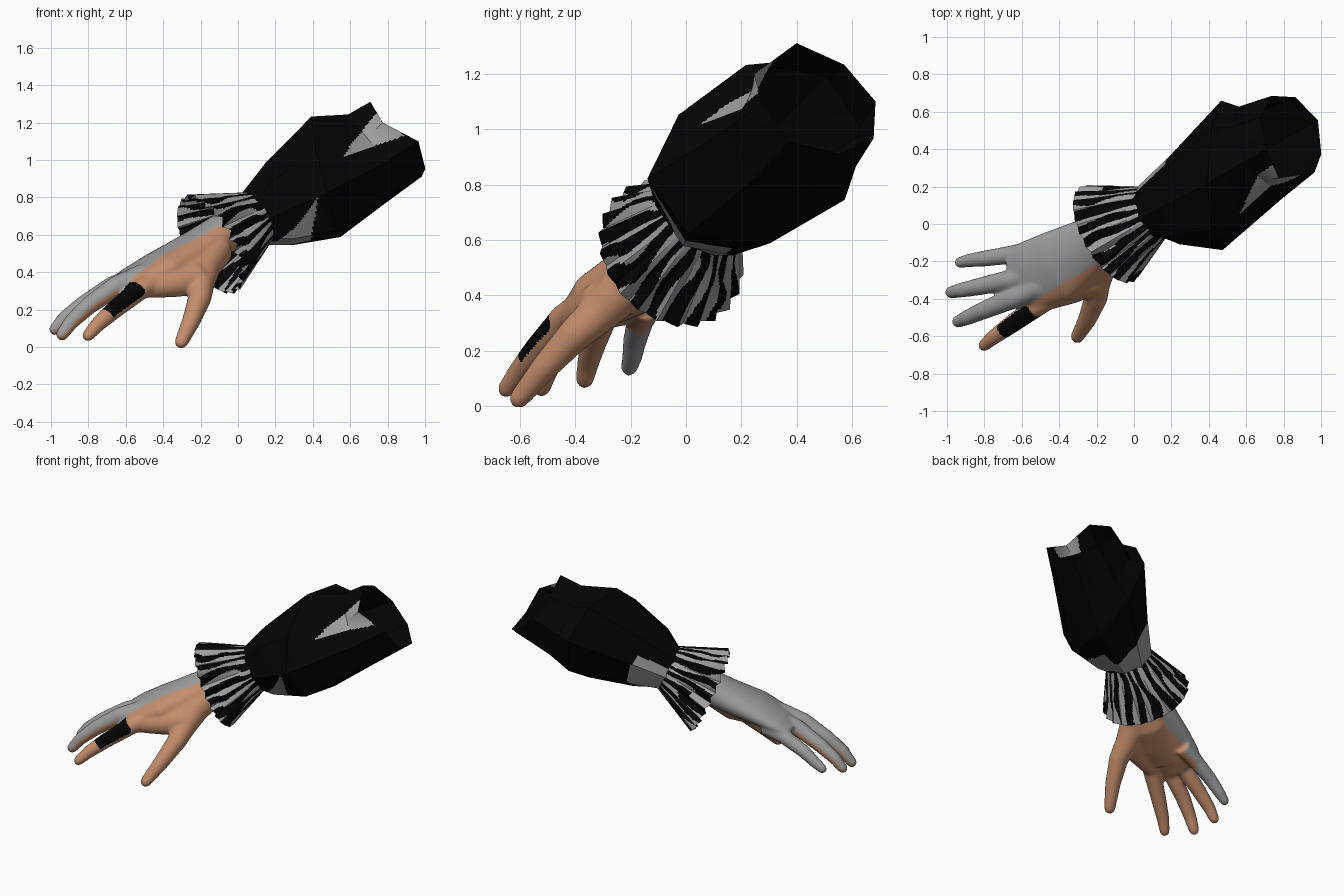
import bpy, bmesh, math
from mathutils import Vector as V

if "Cube" in bpy.data.objects:
    bpy.data.objects.remove(bpy.data.objects["Cube"])


def material(name, rgb):
    m = bpy.data.materials.new(name)
    m.diffuse_color = (*rgb, 1)
    m.use_nodes = True
    m.node_tree.nodes["Principled BSDF"].inputs["Base Color"].default_value = m.diffuse_color
    return m


SKIN = material("skin tan", (0.56, 0.27, 0.15))
GREY = material("plain grey", (0.34, 0.34, 0.34))
BLACK = material("cloth black", (0.001, 0.001, 0.001))

AXIS = V((0.80, 0.45, 0.42)).normalized()      # wrist to elbow
SIDE = V((0.49, -0.87, 0)).normalized()        # thumb side
UP = SIDE.cross(AXIS).normalized()             # back of the hand


def loft(bm, sections, seg, cap, ref=SIDE):
    """Tube through (centre, half width, half thickness) sections."""
    pts = [V(s[0]) for s in sections]
    rings = []
    for i, (c, rw, rt) in enumerate(sections):
        t = (pts[min(i + 1, len(pts) - 1)] - pts[max(i - 1, 0)]).normalized()
        u = (ref - t * ref.dot(t)).normalized()
        v = u.cross(t)
        rings.append([bm.verts.new(pts[i] + u * rw * math.cos(a) + v * rt * math.sin(a))
                      for a in (math.tau * k / seg for k in range(seg))])
    for a, b in zip(rings, rings[1:]):
        for k in range(seg):
            n = (k + 1) % seg
            bm.faces.new((a[k], a[n], b[n], b[k]))
    if cap:
        bm.faces.new(rings[0][::-1])
        bm.faces.new(rings[-1])
    return rings


def finish(bm, name, mats):
    bmesh.ops.recalc_face_normals(bm, faces=bm.faces[:])
    me = bpy.data.meshes.new(name)
    bm.to_mesh(me)
    bm.free()
    ob = bpy.data.objects.new(name, me)
    bpy.context.collection.objects.link(ob)
    for m in mats:
        me.materials.append(m)
    bpy.context.view_layer.objects.active = ob
    ob.select_set(True)
    return ob


def finger(bm, path, r0, r1):
    """Tapered finger with a rounded tip; path ends at the very tip."""
    pts = [V(p) for p in path]
    n = len(pts) - 1
    end = pts[-1]
    back = (pts[-2] - end).normalized()
    secs = [(p, r0 + (r1 - r0) * i / n, r0 + (r1 - r0) * i / n) for i, p in enumerate(pts[:-1])]
    for d, k in ((1.0, 1.0), (0.5, 0.87), (0.15, 0.53), (0.0, 0.15)):
        secs.append((end + back * r1 * d, r1 * k, r1 * k))
    loft(bm, secs, 16, True)


# Hand: palm, palm pad, thumb web, four fingers and thumb fused into one smooth skin
bm = bmesh.new()
loft(bm, [((0.01, 0.02, 0.645), 0.12, 0.115), ((-0.08, -0.03, 0.605), 0.125, 0.11),
          ((-0.24, -0.12, 0.515), 0.155, 0.10), ((-0.42, -0.23, 0.425), 0.195, 0.085),
          ((-0.57, -0.28, 0.355), 0.185, 0.065), ((-0.66, -0.29, 0.315), 0.15, 0.042)], 24, True)
loft(bm, [((-0.12, -0.12, 0.52), 0.10, 0.10), ((-0.24, -0.19, 0.43), 0.14, 0.10),
          ((-0.38, -0.28, 0.38), 0.14, 0.085), ((-0.52, -0.33, 0.335), 0.11, 0.06)], 20, True)
loft(bm, [((-0.17, -0.24, 0.42), 0.06, 0.06), ((-0.22, -0.30, 0.37), 0.085, 0.09),
          ((-0.33, -0.355, 0.345), 0.07, 0.08), ((-0.44, -0.395, 0.33), 0.06, 0.07),
          ((-0.54, -0.43, 0.31), 0.045, 0.05)], 16, True, ref=V((0, -1, 0.2)))
finger(bm, [(-0.40, -0.35, 0.37), (-0.52, -0.44, 0.31), (-0.66, -0.54, 0.20),
            (-0.75, -0.605, 0.12), (-0.82, -0.665, 0.04)], 0.066, 0.033)
finger(bm, [(-0.50, -0.33, 0.385), (-0.65, -0.40, 0.325), (-0.80, -0.46, 0.22),
            (-0.89, -0.50, 0.135), (-0.96, -0.53, 0.04)], 0.064, 0.034)
finger(bm, [(-0.52, -0.25, 0.375), (-0.67, -0.30, 0.325), (-0.83, -0.335, 0.225),
            (-0.93, -0.355, 0.15), (-1.0, -0.37, 0.07)], 0.062, 0.033)
finger(bm, [(-0.52, -0.14, 0.36), (-0.66, -0.165, 0.31), (-0.80, -0.185, 0.235),
            (-0.88, -0.195, 0.175), (-0.955, -0.21, 0.12)], 0.056, 0.031)
finger(bm, [(-0.12, -0.11, 0.53), (-0.18, -0.22, 0.43), (-0.20, -0.31, 0.34),
            (-0.205, -0.40, 0.26), (-0.25, -0.51, 0.14), (-0.315, -0.625, 0.0)], 0.102, 0.037)
hand = finish(bm, "hand", [SKIN, GREY, BLACK])
mod = hand.modifiers.new("fuse", 'REMESH')
mod.mode = 'VOXEL'
mod.voxel_size = 0.009
bpy.ops.object.modifier_apply(modifier="fuse")
mod = hand.modifiers.new("soften", 'SMOOTH')
mod.factor, mod.iterations = 0.5, 14
bpy.ops.object.modifier_apply(modifier="soften")
bpy.ops.object.shade_smooth()

# Hand colours: grey back and little finger, black band on the index finger
ring_dir = V((-0.2, -0.14, -0.2)).normalized()
for f in hand.data.polygons:
    c, n = f.center, f.normal
    s = (c.x + 0.18) * -0.51 + (c.y + 0.20) * 0.86
    band = (c - V((-0.53, -0.45, 0.31))).dot(ring_dir)
    little = c.x < -0.66 and c.y > -0.22 + 0.24 * (c.x + 0.66)
    outer_palm = n.dot(SIDE) < -0.35 and c.x > -0.68 and s > 0.19
    f.material_index = 0
    if s > 0 and (n.dot(UP) > 0 or outer_palm or little):
        f.material_index = 1
    elif s <= 0.01 and 0 < band < 0.25 and c.x < -0.5 and n.dot(UP) > -0.35 and n.dot(SIDE) > -0.8:
        f.material_index = 2


# Sleeve: eight-sided open tube, rings slanted, with a notch in its elbow rim
def in_poly(x, y, poly):
    inside = False
    for (x1, y1), (x2, y2) in zip(poly, poly[1:] + poly[:1]):
        if (y1 > y) != (y2 > y) and x < (x2 - x1) * (y - y1) / (y2 - y1) + x1:
            inside = not inside
    return inside


bm = bmesh.new()
START = V((0.09, 0.06, 0.685))
rings = loft(bm, [(START, 0.155, 0.16), ((0.22, 0.13, 0.765), 0.22, 0.235),
                  ((0.47, 0.26, 0.91), 0.35, 0.33), ((0.68, 0.385, 1.00), 0.27, 0.265),
                  ((0.85, 0.48, 1.10), 0.235, 0.235)], 8, False)
slants = [(0, 0), (-0.10, 0.03), (-0.21, 0.05), (-0.02, 0.0), (0.0, -0.05)]
for ring, (ks, ku) in zip(rings, slants):
    for k, v in enumerate(ring):
        a = math.tau * k / 8
        v.co += AXIS * (ks * math.cos(a) + ku * math.sin(a))
rings[-1][1].co -= AXIS * 0.08            # notch
rings[-1][7].co -= AXIS * 0.03
rings[-1][2].co += UP * 0.025
rings[3][1].co -= (SIDE + UP) * 0.055     # flatter front shoulder
rings[2][1].co -= (SIDE + UP) * 0.025
bmesh.ops.subdivide_edges(bm, edges=bm.edges[:], cuts=19, use_grid_fill=True)
sleeve = finish(bm, "sleeve", [BLACK, GREY])
upper_patch = [(0.57, 1.02), (0.60, 1.08), (0.74, 1.25), (0.89, 1.13)]
lower_patch = [(0.43, 0.81), (0.39, 0.57), (0.15, 0.52), (0.31, 0.64)]
for f in sleeve.data.polygons:
    c = f.center
    along = (c - START).dot(AXIS)
    out = (c - START - AXIS * along).normalized()
    patch = out.dot(SIDE) > 0 and (in_poly(c.x, c.z, upper_patch) or in_poly(c.x, c.z, lower_patch))
    near_cuff = along < 0.12 - 0.13 * out.dot(SIDE) and out.dot(SIDE + UP) < -0.55
    f.material_index = 1 if near_cuff or patch else 0

# Ruffle: pleated flared cuff with wavy stripes
PLEATS, STEPS, ROWS = 22, 352, 20
bm = bmesh.new()
inner, outer = START + AXIS * 0.015, V((-0.155, -0.06, 0.545))
grid = []
for j in range(ROWS + 1):
    f = j / ROWS
    row = []
    for k in range(STEPS):
        a = math.tau * k / STEPS
        saw = abs((k * PLEATS / STEPS) % 1 - 0.5) * 4 - 1
        r = 0.15 + 0.13 * f + 0.014 * f * saw
        p = inner.lerp(outer, f) + (SIDE * math.cos(a) + UP * math.sin(a)) * r
        row.append(bm.verts.new(p + AXIS * 0.012 * f * saw))
    grid.append(row)
for j in range(ROWS):
    for k in range(STEPS):
        n = (k + 1) % STEPS
        face = bm.faces.new((grid[j][k], grid[j][n], grid[j + 1][n], grid[j + 1][k]))
        a, f = math.tau * k / STEPS, (j + 0.5) / ROWS
        wave = math.sin(19 * a + 0.9 * math.sin(5 * f + 4 * a) + 0.8 * math.sin(7 * a))
        face.material_index = 1 if wave > 0.3 + 0.55 * math.sin(7 * f + 9.5 * math.sin(2 * a)) else 0
finish(bm, "ruffle_cuff", [BLACK, GREY])
